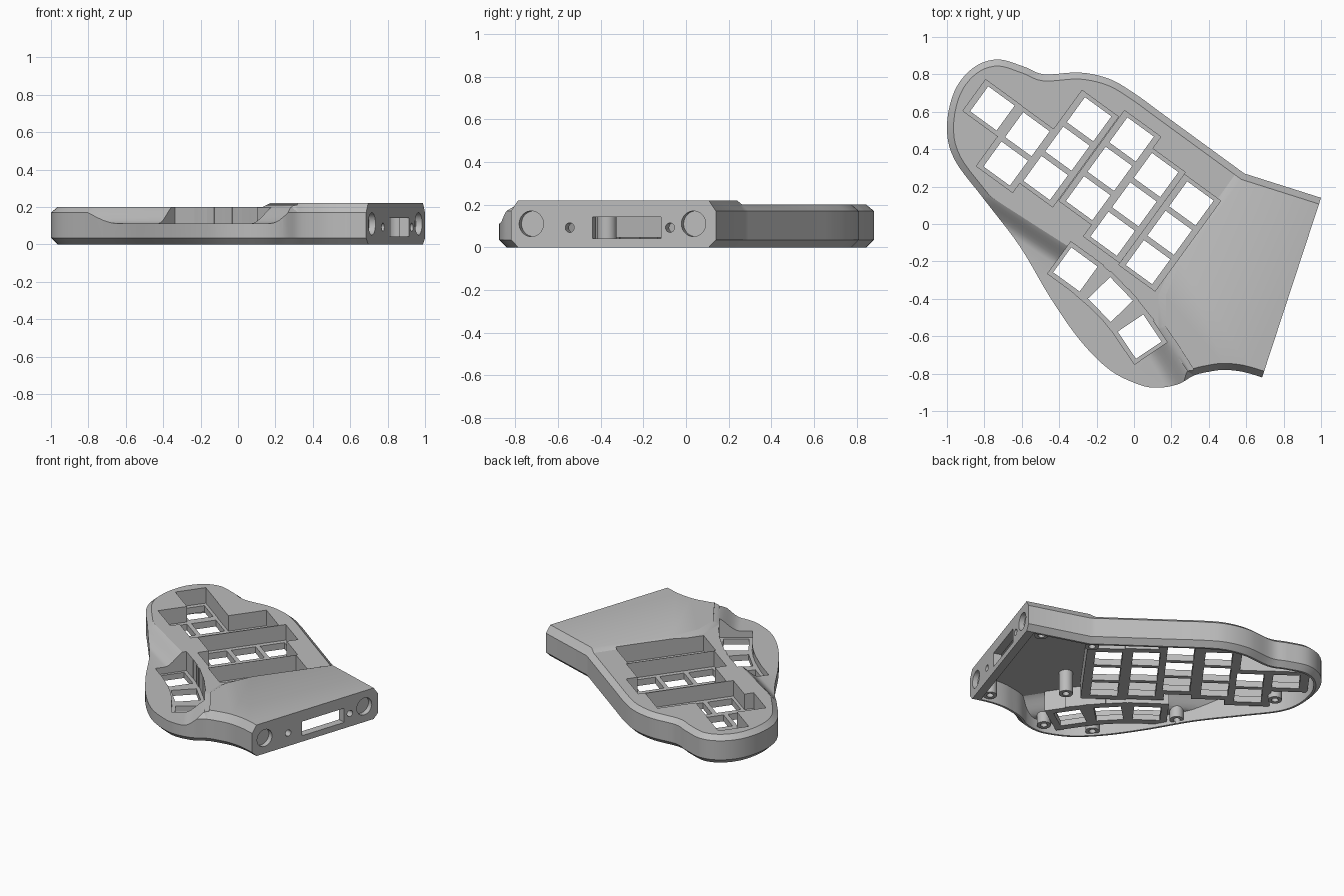
import bpy, bmesh, math
from mathutils import Vector, Matrix

if "Cube" in bpy.data.objects:
    bpy.data.objects.remove(bpy.data.objects["Cube"])

grey = bpy.data.materials.new("case_grey")
grey.use_nodes = True
grey.diffuse_color = (0.5, 0.5, 0.5, 1)
grey.node_tree.nodes["Principled BSDF"].inputs["Base Color"].default_value = (0.5, 0.5, 0.5, 1)


def make(name, bm):
    bmesh.ops.recalc_face_normals(bm, faces=bm.faces)
    bmesh.ops.triangulate(bm, faces=bm.faces)
    me = bpy.data.meshes.new(name)
    bm.to_mesh(me)
    bm.free()
    me.materials.append(grey)
    ob = bpy.data.objects.new(name, me)
    bpy.context.collection.objects.link(ob)
    return ob


def loft(bm, rings, top_cap=True):
    """Bridge equal closed rings of 3D points; returns the vertex rings."""
    vs = [[bm.verts.new(p) for p in r] for r in rings]
    for a, b in zip(vs, vs[1:]):
        for i in range(len(a)):
            j = (i + 1) % len(a)
            bm.faces.new((a[i], a[j], b[j], b[i]))
    bm.faces.new(vs[0][::-1])
    if top_cap:
        bm.faces.new(vs[-1])
    return vs


def spline(pts, steps):
    """Catmull-Rom curve through 2D points."""
    p = [Vector(q) for q in [pts[0]] + pts + [pts[-1]]]
    out = []
    for a, b, c, d in zip(p, p[1:], p[2:], p[3:]):
        for k in range(steps):
            t = k / steps
            out.append(0.5 * (2 * b + (c - a) * t + (2 * a - 5 * b + 4 * c - d) * t * t
                              + (3 * b - a - 3 * c + d) * t ** 3))
    return out + [p[-1]]


def inset(loop, d, end_d):
    """Mitred inset; the closing edge (connector end) gets its own distance."""
    n, out = len(loop), []
    for i, v in enumerate(loop):
        e1, e2 = (v - loop[i - 1]).normalized(), (loop[(i + 1) % n] - v).normalized()
        n1, n2 = Vector((-e1.y, e1.x)), Vector((-e2.y, e2.x))
        d1, d2 = (end_d if i == 0 else d), (end_d if i == n - 1 else d)
        det = n1.x * n2.y - n1.y * n2.x
        if abs(det) < 0.05:
            out.append(v + (n1 + n2).normalized() * d)
        else:
            out.append(v + Vector((d1 * n2.y - d2 * n1.y, n1.x * d2 - n2.x * d1)) / det)
    return out


def box(centre, size, angle=0):
    bm = bmesh.new()
    bmesh.ops.create_cube(bm, size=1, matrix=Matrix.Translation(centre)
                          @ Matrix.Rotation(angle, 4, 'Z') @ Matrix.Diagonal((*size, 1)))
    return make("cutter", bm)


def rod(centre, radius, depth, axis=(0, 0, 1)):
    bm = bmesh.new()
    turn = Vector((0, 0, 1)).rotation_difference(Vector(axis)).to_matrix().to_4x4()
    bmesh.ops.create_cone(bm, cap_ends=True, segments=32, radius1=radius, radius2=radius,
                          depth=depth, matrix=Matrix.Translation(centre) @ turn)
    return make("cutter", bm)


def cut(target, cutter):
    m = target.modifiers.new("cut", 'BOOLEAN')
    m.operation, m.solver, m.object = 'DIFFERENCE', 'MANIFOLD', cutter
    bpy.context.view_layer.objects.active = target
    bpy.ops.object.modifier_apply(modifier=m.name)
    bpy.data.objects.remove(cutter)


def at(loop, z):
    return [(p.x, p.y, z) for p in loop]


# Case outline, anticlockwise from the back corner of the connector end
side = [(.12, .613), (0, .70), (-.13, .775), (-.29, .81), (-.48, .80), (-.585, .84),
        (-.73, .88), (-.86, .835), (-.96, .71), (-1, .52), (-.96, .345), (-.8, .13),
        (-.61, -.12), (-.45, -.39), (-.29, -.62), (-.13, -.78), (.03, -.86),
        (.135, -.875), (.24, -.855), (.32, -.81), (.40, -.79), (.48, -.78),
        (.58, -.79), (.685, -.82)]
STEPS = 5
outline = [Vector(p) for p in ((1, .14), (.59, .27), (.56, .292))] + spline(side, STEPS)
hub_start = 3 + side.index((.32, -.81)) * STEPS

# Outer body: chamfered rim, with the connector end raised above the key area
bm = bmesh.new()
rim = inset(outline, .035, 0)
top = [(p.x, p.y, .2 if 2 <= i < hub_start else .22) for i, p in enumerate(rim)]
ring = loft(bm, [at(rim, 0), at(outline, .035), at(outline, .17), top], False)[-1]
crease = [(.25, -.2), (.17, -.38), (.17, -.56)]
high = [bm.verts.new((x, y, .22)) for x, y in crease]
low = [bm.verts.new((x - .04, y, .2)) for x, y in crease]
bm.faces.new(ring[2:hub_start] + low[::-1])
bm.faces.new(ring[hub_start:] + ring[:2] + high)
upper, lower = [ring[1]] + high + [ring[hub_start]], [ring[2]] + low + [ring[hub_start - 1]]
for i in range(len(upper) - 1):
    bm.faces.new((upper[i], lower[i], lower[i + 1], upper[i + 1]))
case = make("keyboard_case", bm)


# Lowered thumb area with a soft slope along a curve
def thumb_scoop(drop):
    path = spline([(-1.07, .33), (-.81, .13), (-.6, -.01), (-.4, -.14), (-.2, -.27), (0, -.46),
                   (.13, -.64), (.25, -.83), (.38, -1.05)], 4)
    rings = []
    for i, p in enumerate(path):
        t = (path[min(i + 1, len(path) - 1)] - path[max(i - 1, 0)]).normalized()
        out = Vector((t.y, -t.x)) * (.13 + .05 * i / len(path))
        sec = []
        for k in range(9):
            s = k / 8
            q = p + out * (s - .5)
            sec.append((q.x, q.y, .212 - .1 * s * s * (3 - 2 * s) - drop))
        far = q + Vector((-.9, -.9))
        start = sec[0]
        sec += [(far.x, far.y, .112 - drop), (far.x, far.y, .5), (start[0], start[1], .5)]
        rings.append(sec)
    b = bmesh.new()
    loft(b, rings)
    return make("cutter", b)


cut(case, thumb_scoop(0))

# Key positions: column start, key count; then the thumb fan, alternating key and gap
TILT = math.radians(-36)
down = Vector((-.116, -.157))
columns = [((-.757, .618), 1), ((-.57, .48), 2), ((-.24, .56), 3),
           ((-.013, .452), 3), ((.118, .262), 3), ((.307, .11), 3)]
wells, keys = [], []
for start, count in columns:
    first = Vector(start)
    mid = first + down * (count - 1) / 2
    wells.append((mid, .24, .207 + .195 * (count - 1), TILT, .09, .045))
    keys += [(first + down * k, TILT) for k in range(count)]
fan = [(-.313, -.243, -36), (-.22, -.318, -41), (-.126, -.404, -46), (-.043, -.498, -51),
       (.03, -.602, -56)]
for i, (x, y, deg) in enumerate(fan):
    wells.append((Vector((x, y)), .215, .212, math.radians(deg), .065, .025))
    if i % 2 == 0:
        keys.append((Vector((x, y)), math.radians(deg)))

# Hollow underside, leaving well walls, key plates and screw posts standing
bm = bmesh.new()
core = inset(outline, .05, .055)
loft(bm, [at(core, -.1), at(core, .168)])
hollow = make("cutter", bm)
cut(hollow, thumb_scoop(.035))
for c, w, l, a, floor, base in wells:
    cut(hollow, box((c.x, c.y, base + .2), (w + .05, l + .05, .4), a))
posts = [(-.82, .43), (-.5, -.17), (-.18, -.63), (.11, -.77), (.26, -.37), (.52, .2),
         (.62, -.7), (.86, .1)]
for x, y in posts:
    cut(hollow, rod((x, y, .215), .045, .4))
cut(case, hollow)
for x, y in posts:
    cut(case, rod((x, y, .03), .022, .1))

# Key wells and switch openings
for c, w, l, a, floor, base in wells:
    cut(case, box((c.x, c.y, floor + .25), (w, l, .5), a))
for c, a in keys:
    cut(case, box((c.x, c.y, .1), (.175, .165, .6), a))

# Connector end: magnet recesses, screw holes and a slot
edge = outline[0] - outline[-1]
facing = Vector((edge.y, -edge.x, 0)).normalized()


def on_end(y, z):
    p = outline[-1] + edge * (y - outline[-1].y) / edge.y
    return (p.x, p.y, z)


for y in (-.725, .035):
    cut(case, rod(on_end(y, .11), .06, .07, facing))
for y in (-.545, -.075):
    cut(case, rod(on_end(y, .092), .022, .2, facing))
cut(case, box(on_end(-.278, .092), (.2, .337, .1), math.atan2(facing.y, facing.x)))

# Smooth curves, sharp edges
bpy.ops.object.select_all(action='DESELECT')
case.select_set(True)
bpy.context.view_layer.objects.active = case
bpy.ops.object.shade_smooth_by_angle(angle=math.radians(25))
